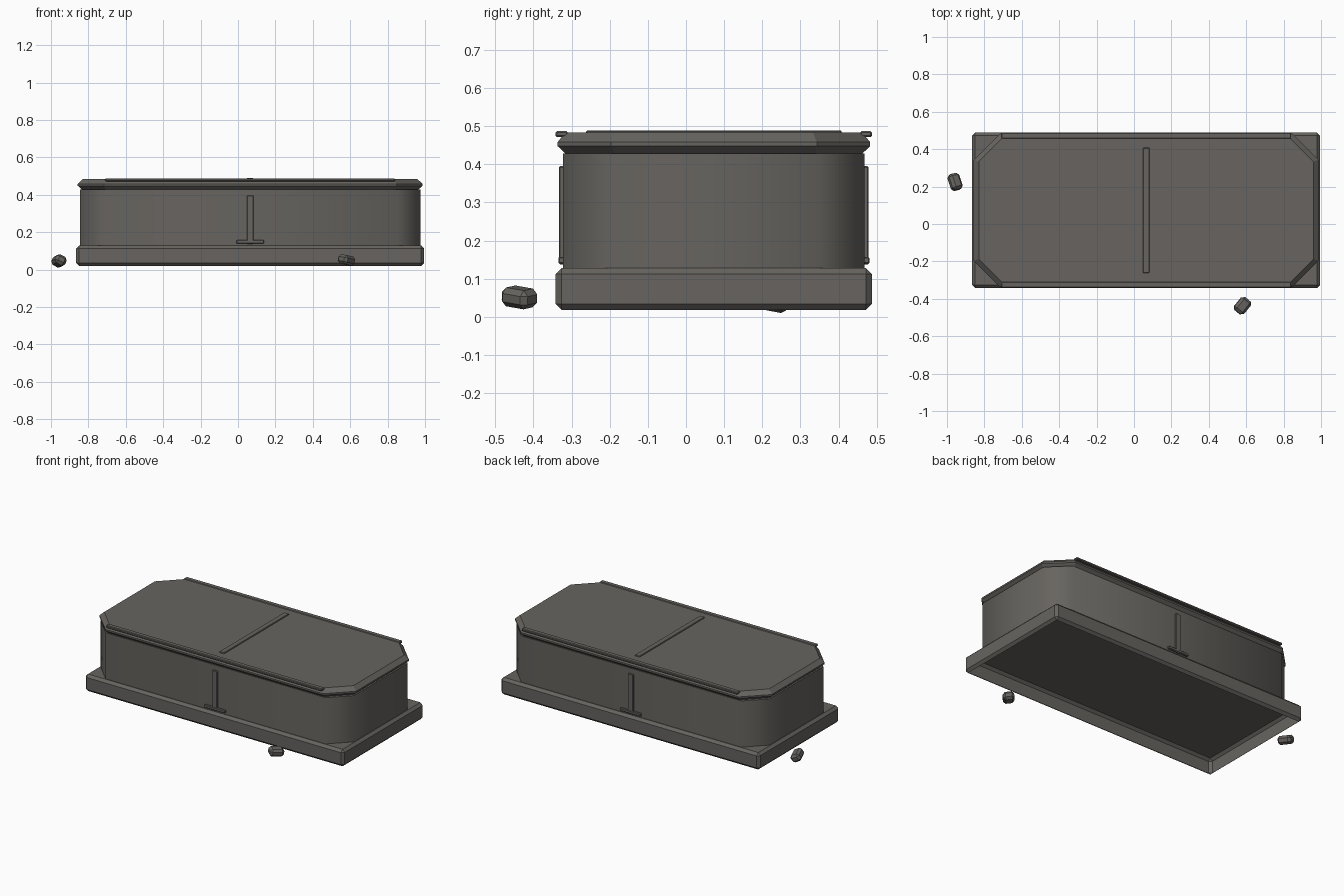
import bpy, bmesh, math
from mathutils import Matrix

if "Cube" in bpy.data.objects:
    bpy.data.objects.remove(bpy.data.objects["Cube"], do_unlink=True)

CX, CY = 0.065, 0.073  # centre of the tomb

stone = bpy.data.materials.new("dark_grey_stone")
stone.use_nodes = True
COLOUR = (0.135, 0.127, 0.115, 1)
stone.diffuse_color = COLOUR
stone.node_tree.nodes["Principled BSDF"].inputs["Base Color"].default_value = COLOUR


def finish(name, bm, smooth=None):
    bmesh.ops.recalc_face_normals(bm, faces=bm.faces)
    mesh = bpy.data.meshes.new(name)
    bm.to_mesh(mesh)
    bm.free()
    mesh.materials.append(stone)
    ob = bpy.data.objects.new(name, mesh)
    bpy.context.collection.objects.link(ob)
    if smooth:
        bpy.ops.object.select_all(action='DESELECT')
        ob.select_set(True)
        bpy.context.view_layer.objects.active = ob
        bpy.ops.object.shade_smooth_by_angle(angle=math.radians(smooth))
    return ob


def block(size, centre, bevel=0, rotation=None):
    bm = bmesh.new()
    bmesh.ops.create_cube(bm, size=1)
    bmesh.ops.scale(bm, vec=size, verts=bm.verts)
    if bevel:
        bmesh.ops.bevel(bm, geom=bm.edges[:], offset=bevel, segments=1,
                        affect='EDGES', profile=0.5)
    if rotation:
        bmesh.ops.rotate(bm, matrix=rotation, verts=bm.verts)
    bmesh.ops.translate(bm, vec=centre, verts=bm.verts)
    return bm


def octagon_stack(levels):
    """Loft chamfered rectangles given as (half x, half y, chamfer, z)."""
    bm = bmesh.new()
    rings = []
    for hx, hy, c, z in levels:
        outline = [(hx - c, -hy), (hx, c - hy), (hx, hy - c), (hx - c, hy),
                   (c - hx, hy), (-hx, hy - c), (-hx, c - hy), (c - hx, -hy)]
        rings.append([bm.verts.new((CX + x, CY + y, z)) for x, y in outline])
    for low, high in zip(rings, rings[1:]):
        for i in range(8):
            j = (i + 1) % 8
            bm.faces.new((low[i], low[j], high[j], high[i]))
    bm.faces.new(rings[0][::-1])
    bm.faces.new(rings[-1])
    return bm


# Plinth: bevelled slab, open underneath
bm = block((1.86, 0.83, 0.11), (CX, CY, 0.073), 0.016)
under = [f for f in bm.faces if f.calc_center_median().z < 0.02]
bmesh.ops.recalc_face_normals(bm, faces=bm.faces)
bmesh.ops.delete(bm, geom=under, context='FACES')
finish("plinth", bm)

# Chest with cut corners
finish("chest", octagon_stack([(0.91, 0.395, 0.12, 0.125),
                               (0.91, 0.395, 0.12, 0.428)]), 50)

# Lid with a pointed rim
finish("lid", octagon_stack([(0.895, 0.385, 0.125, 0.424),
                             (0.922, 0.41, 0.14, 0.448),
                             (0.922, 0.41, 0.14, 0.458),
                             (0.895, 0.39, 0.13, 0.483)]), 25)

# Rails along the long lid edges, and relief markings on both long walls
for name, side in (("front", -1), ("back", 1)):
    finish(name + "_lid_rail",
           block((1.55, 0.032, 0.016), (CX, CY + side * 0.399, 0.479), 0.004))
    finish(name + "_wall_post",
           block((0.036, 0.02, 0.258), (CX, CY + side * 0.396, 0.266), 0.003))
    finish(name + "_wall_foot",
           block((0.148, 0.024, 0.018), (CX, CY + side * 0.396, 0.148), 0.003))

# Ridge across the lid
finish("lid_ridge", block((0.036, 0.67, 0.016), (CX, CY, 0.481), 0.003))

# Loose stones on the ground
for name, size, centre, yaw, pitch, roll in (
        ("right_stone", (0.062, 0.09, 0.052), (-0.957, 0.225, 0.046), 13, 28, -12),
        ("front_stone", (0.066, 0.088, 0.05), (0.58, -0.437, 0.051), -40, 8, -8)):
    turn = (Matrix.Rotation(math.radians(yaw), 3, 'Z')
            @ Matrix.Rotation(math.radians(pitch), 3, 'Y')
            @ Matrix.Rotation(math.radians(roll), 3, 'X'))
    finish(name, block(size, centre, 0.014, turn))
